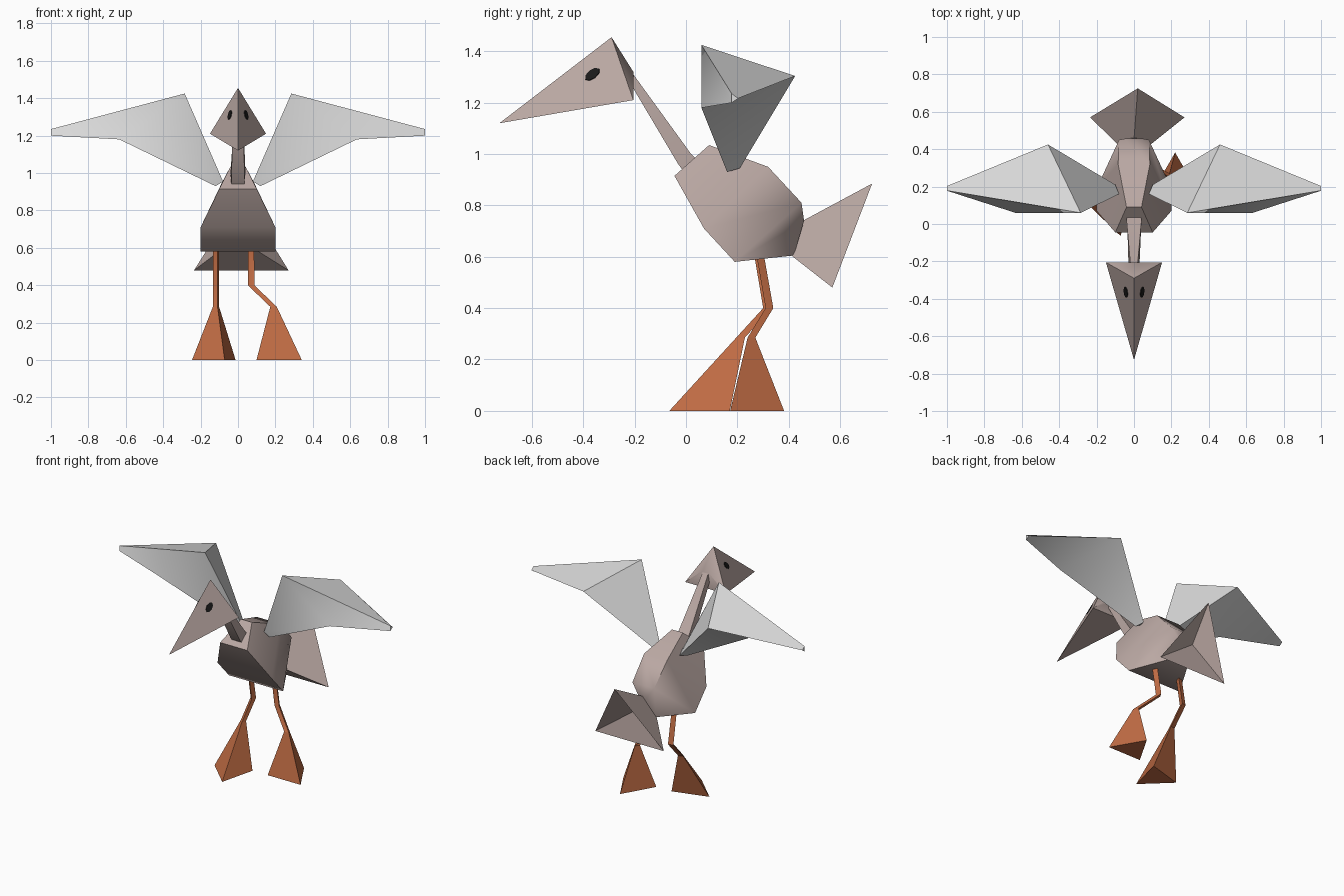
import bpy, bmesh, math
from mathutils import Vector

if "Cube" in bpy.data.objects:
    bpy.data.objects.remove(bpy.data.objects["Cube"])


def material(name, rgb):
    m = bpy.data.materials.new(name)
    m.diffuse_color = (*rgb, 1)
    m.use_nodes = True
    m.node_tree.nodes["Principled BSDF"].inputs["Base Color"].default_value = m.diffuse_color
    return m


PLUMAGE = material("dusty_pink_plumage", (0.49, 0.39, 0.365))
WING = material("pale_grey_wing", (0.72, 0.72, 0.72))
LEG = material("orange_leg", (0.53, 0.15, 0.058))
EYE = material("black_eye", (0.01, 0.01, 0.01))


def build(name, verts, faces, mat, smooth=50):
    bm = bmesh.new()
    vs = [bm.verts.new(v) for v in verts]
    for f in faces:
        bm.faces.new([vs[i] for i in f])
    bmesh.ops.recalc_face_normals(bm, faces=bm.faces)
    me = bpy.data.meshes.new(name)
    bm.to_mesh(me)
    bm.free()
    ob = bpy.data.objects.new(name, me)
    bpy.context.collection.objects.link(ob)
    me.materials.append(mat)
    if smooth:
        bpy.ops.object.select_all(action='DESELECT')
        ob.select_set(True)
        bpy.context.view_layer.objects.active = ob
        bpy.ops.object.shade_smooth_by_angle(angle=math.radians(smooth))
    return ob


def loft(name, rings, mat, smooth=50, apex=None):
    """Skin rings of equal size; the last cap may be pushed in to an apex."""
    n = len(rings[0])
    verts = [v for r in rings for v in r]
    faces = [tuple(range(n))]
    for k in range(len(rings) - 1):
        for i in range(n):
            j = (i + 1) % n
            faces.append((k * n + i, k * n + j, (k + 1) * n + j, (k + 1) * n + i))
    last = (len(rings) - 1) * n
    if apex:
        verts.append(apex)
        faces += [(last + i, last + (i + 1) % n, len(verts) - 1) for i in range(n)]
    else:
        faces.append(tuple(range(last, last + n)))
    return build(name, verts, faces, mat, smooth)


def quad(bx, by, bz, tx, ty, tz):
    """Symmetric four-point ring: bottom pair and top pair."""
    return [(-bx, by, bz), (bx, by, bz), (tx, ty, tz), (-tx, ty, tz)]


# Body, from breast to rump
loft("body", [quad(0.10, -0.045, 0.915, 0.04, 0.09, 1.035),
              quad(0.20, 0.07, 0.71, 0.085, 0.32, 0.95),
              quad(0.20, 0.19, 0.58, 0.08, 0.45, 0.81),
              quad(0.07, 0.42, 0.605, 0.03, 0.46, 0.74)], PLUMAGE, 60)
# Close the slope of the breast down to the neck root
loft("neck", [quad(0.03, -0.205, 1.255, 0.02, -0.205, 1.31),
              quad(0.035, -0.03, 0.96, 0.04, 0.02, 1.0),
              quad(0.035, 0.0, 0.92, 0.035, 0.06, 0.96)], PLUMAGE)

# Tail fan with a hollow end
loft("tail", [[(-0.07, 0.41, 0.605), (0.07, 0.41, 0.605), (0, 0.455, 0.74)],
              [(-0.235, 0.57, 0.48), (0.27, 0.57, 0.48), (0.02, 0.725, 0.885)]],
     PLUMAGE, 40, apex=(0.0, 0.55, 0.675))

# Head and beak: one pointed wedge
top, tip = Vector((0, -0.29, 1.455)), Vector((0, -0.727, 1.12))
cheek = Vector((0.15, -0.205, 1.21))
build("head", [top, tip, cheek, (-0.15, -0.205, 1.21),
               (0.02, -0.205, 1.32), (-0.02, -0.205, 1.32)],
      [(0, 1, 2), (0, 3, 1), (1, 3, 2), (0, 2, 4), (0, 5, 3), (0, 4, 5), (2, 3, 5, 4)],
      PLUMAGE, 40)

# Eyes: thin plates on the sides of the head
centre = top * 0.491 + cheek * 0.284 + tip * 0.225
nrm = (tip - top).cross(cheek - top).normalized()
if nrm.x < 0:
    nrm = -nrm
along = (tip - top).normalized()
across = nrm.cross(along)
for side, sx in (("left", -1), ("right", 1)):
    rings = []
    for h in (-0.003, 0.004):
        ring = []
        for i in range(8):
            a = i * math.tau / 8
            p = centre + along * 0.034 * math.cos(a) + across * 0.02 * math.sin(a) + nrm * h
            ring.append((p.x * sx, p.y, p.z))
        rings.append(ring)
    loft(side + "_eye", rings, EYE, 0)

# Wings: triangular section from shoulder to tip
wing = [[(0.08, 0.16, 0.955), (0.12, 0.16, 0.93), (0.10, 0.21, 0.945)],
        [(0.285, 0.06, 1.425), (0.635, 0.06, 1.18), (0.46, 0.425, 1.304)],
        [(1.0, 0.178, 1.235), (1.0, 0.178, 1.2), (1.0, 0.203, 1.217)]]
for side, sx in (("left", -1), ("right", 1)):
    loft(side + "_wing", [[(x * sx, y, z) for x, y, z in r] for r in wing], WING, 50)


def tri(c, r, turn):
    return [(c[0] + r * math.cos(turn + i * math.tau / 3),
             c[1] + r * math.sin(turn + i * math.tau / 3), c[2]) for i in range(3)]


# Legs and three-cornered feet: hip, knee, ankle, foot centre, foot rotation
legs = {"left": ((-0.115, 0.275, 0.66), (-0.115, 0.32, 0.40), (-0.115, 0.215, 0.285),
                 (-0.11, 0.07, 0), 46),
        "right": ((0.07, 0.275, 0.66), (0.07, 0.32, 0.40), (0.19, 0.25, 0.285),
                  (0.22, 0.242, 0), 90)}
for side, (hip, knee, ankle, foot, deg) in legs.items():
    t = math.radians(deg)
    loft(side + "_leg", [tri(hip, 0.019, t), tri(knee, 0.02, t), tri(ankle, 0.02, t)], LEG)
    loft(side + "_foot", [tri(ankle, 0.02, t), tri(foot, 0.14, t)], LEG, 40)
